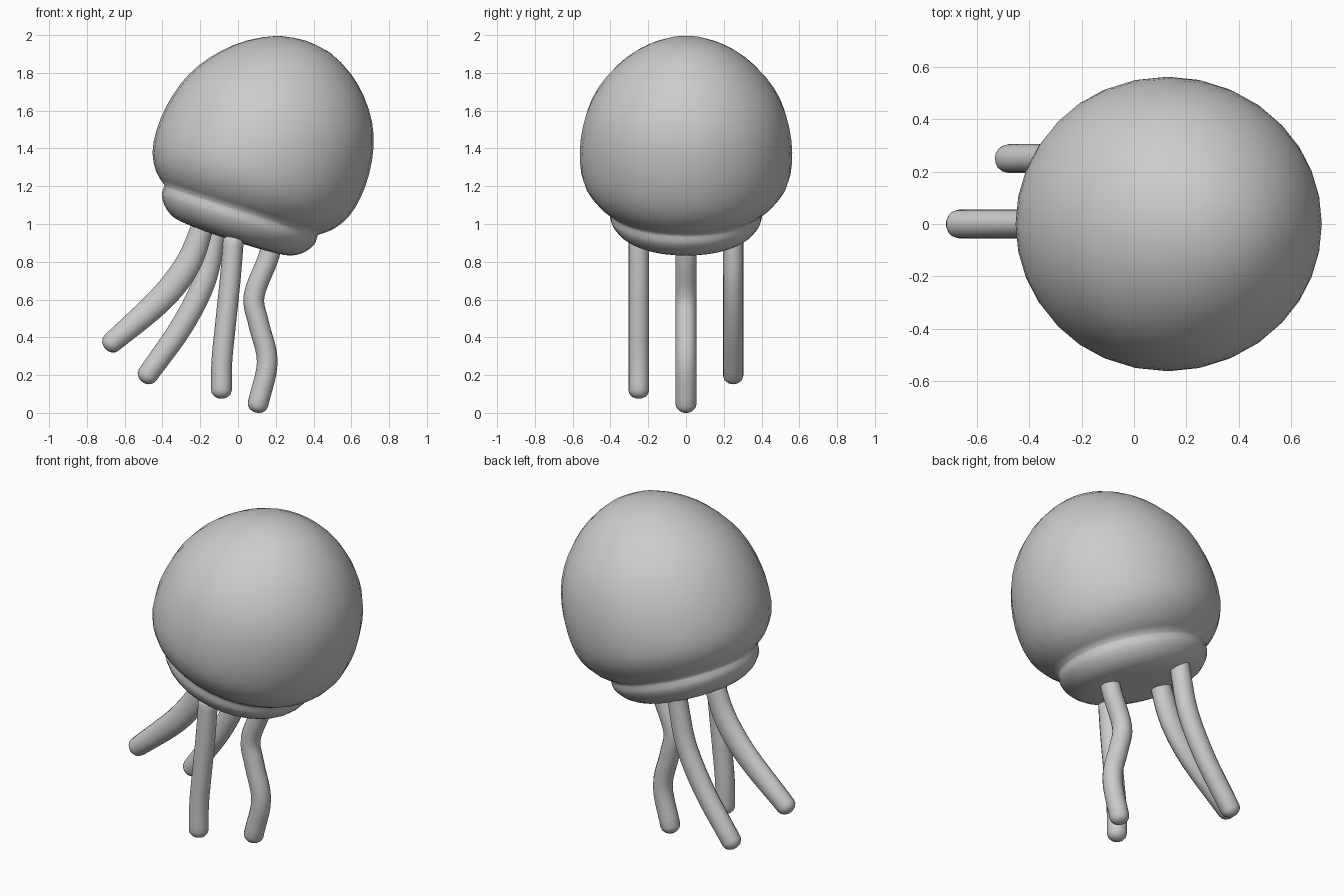
import bpy, bmesh, math
from mathutils import Vector

if "Cube" in bpy.data.objects:
    bpy.data.objects.remove(bpy.data.objects["Cube"])


def spline(pts, n):
    """Catmull-Rom through the given points, n steps per span."""
    p = [Vector(q) for q in pts]
    p = [2 * p[0] - p[1]] + p + [2 * p[-1] - p[-2]]
    out = []
    for i in range(1, len(p) - 2):
        a, b, c, d = p[i - 1:i + 3]
        for k in range(n):
            t = k / n
            out.append(0.5 * (2 * b + (c - a) * t + (2 * a - 5 * b + 4 * c - d) * t * t
                              + (3 * b - a - 3 * c + d) * t ** 3))
    return out + [p[-2]]


def skin(name, rings):
    """Join rings of points (single points close the ends) into a smooth mesh."""
    bm = bmesh.new()
    vr = [[bm.verts.new(p) for p in r] for r in rings]
    for a, b in zip(vr, vr[1:]):
        n = max(len(a), len(b))
        for i in range(n):
            j = (i + 1) % n
            if len(a) == 1:
                bm.faces.new((a[0], b[i], b[j]))
            elif len(b) == 1:
                bm.faces.new((a[i], b[0], a[j]))
            else:
                bm.faces.new((a[i], b[i], b[j], a[j]))
    bmesh.ops.recalc_face_normals(bm, faces=bm.faces)
    for f in bm.faces:
        f.smooth = True
    me = bpy.data.meshes.new(name)
    bm.to_mesh(me)
    bm.free()
    ob = bpy.data.objects.new(name, me)
    bpy.context.collection.objects.link(ob)
    return ob


# Bell with lower rim band: lathe profile (radius, height along the tilted axis)
dome = [(0, 1.985), (0.14, 1.965), (0.285, 1.89), (0.39, 1.797), (0.475, 1.685),
        (0.53, 1.56), (0.558, 1.42), (0.561, 1.29), (0.54, 1.17), (0.49, 1.08), (0.425, 1.025)]
band = [(0.425, 1.025), (0.427, 1.0), (0.424, 0.97), (0.395, 0.925), (0.35, 0.89),
        (0.29, 0.87), (0.15, 0.86), (0, 0.858)]
profile = spline(dome, 2) + spline(band, 2)[1:]
SEG = 32
rings = []
for r, h in profile:
    lean = max(0, h - 1.05) * 0.05                    # dome leans a little further than the rim
    up = min(1, max(0, (h - 1.0) / 0.2))              # 0 at the rim, 1 on the dome
    sx, sy = r * (1 + 0.015 * up), r * (0.94 + 0.06 * up)
    if r < 1e-4:
        rings.append([(lean, 0, h)])
    else:
        rings.append([(lean + sx * math.cos(2 * math.pi * i / SEG),
                       sy * math.sin(2 * math.pi * i / SEG), h) for i in range(SEG)])
bell = skin("bell", rings)
bell.rotation_euler = (0, math.radians(18), 0)
bell.location = (-0.30, 0, 0.098)


# Tentacles: round tubes bending only in the xz plane, with rounded tips
def tentacle(name, y, pts, flare=0.0, rad=0.055, sides=16):
    path = spline([(x, y, z) for x, z in pts], 5)
    rings = []
    last = len(path) - 1
    side = Vector((0, 1, 0))
    cap = [(math.cos(a), math.sin(a)) for a in (math.radians(d) for d in (25, 50, 72))]

    def ring(c, n, r, wide=1.0):
        return [c + r * (math.cos(2 * math.pi * i / sides) * side
                         + math.sin(2 * math.pi * i / sides) * n * wide) for i in range(sides)]

    for k, c in enumerate(path):
        tan = (path[min(k + 1, last)] - path[max(k - 1, 0)]).normalized()
        nrm = tan.cross(side)
        if k == 0:
            rings.append([c - tan * 0.03])
            rings += [ring(c - tan * 0.03 * s, nrm, rad * q) for q, s in reversed(cap)]
        rings.append(ring(c, nrm, rad, 1 + flare * math.sin(math.pi * (k / last) ** 1.5)))
        if k == last:
            rings += [ring(c + tan * 0.045 * s, nrm, rad * q) for q, s in cap]
            rings.append([c + tan * 0.045])
    skin(name, rings)


tentacle("tentacle_left", 0, [(-0.17, 1.06), (-0.20, 0.95), (-0.27, 0.78), (-0.41, 0.60), (-0.67, 0.37)], 0.28)
tentacle("tentacle_back", 0.25, [(-0.11, 1.03), (-0.13, 0.90), (-0.18, 0.69), (-0.30, 0.455), (-0.48, 0.20)], 0.1)
tentacle("tentacle_front", -0.25, [(-0.025, 0.91), (-0.04, 0.72), (-0.065, 0.48), (-0.085, 0.28), (-0.088, 0.12)])
tentacle("tentacle_right", 0, [(0.19, 0.95), (0.16, 0.82), (0.085, 0.62), (0.11, 0.47), (0.155, 0.27), (0.105, 0.045)])
